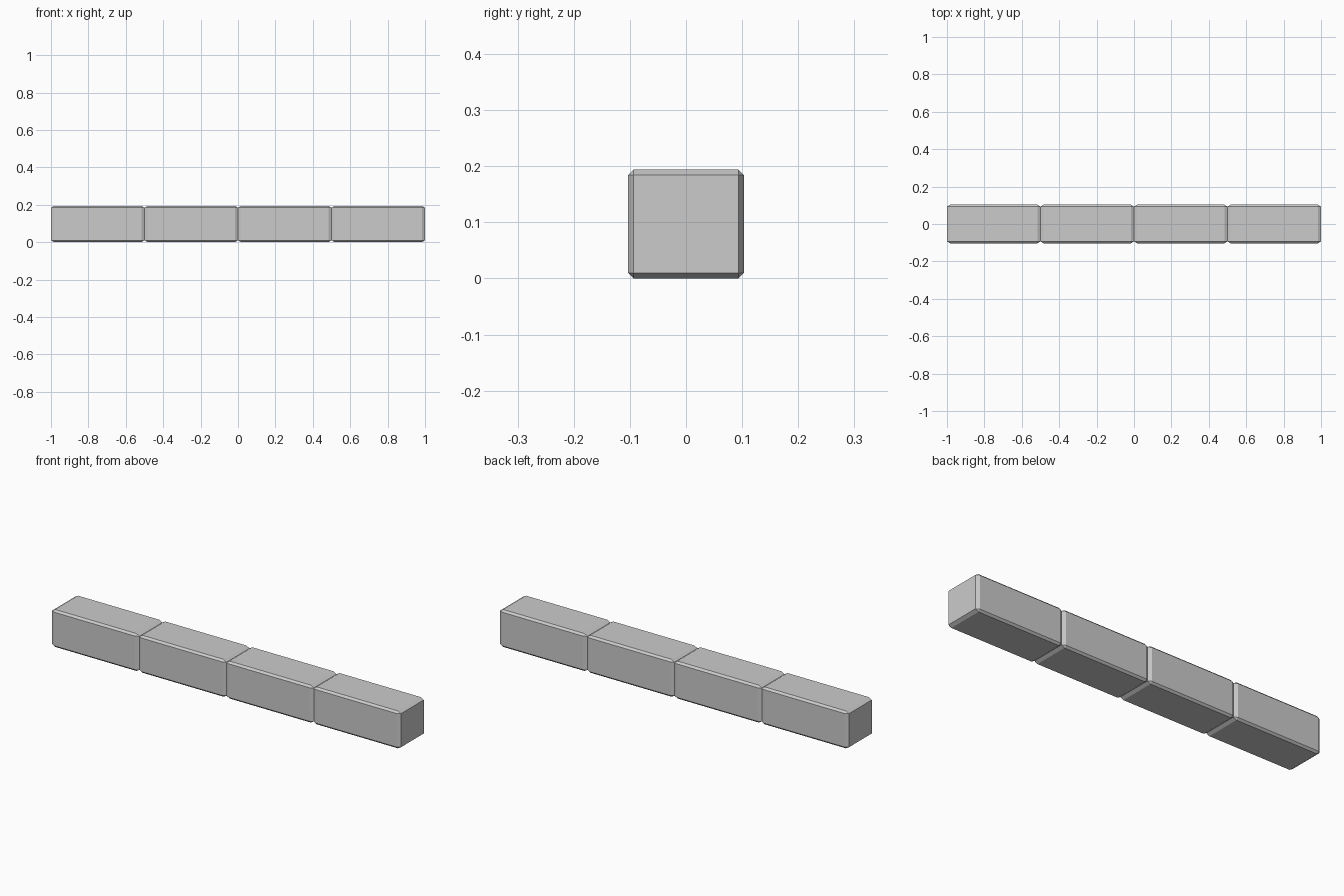
import bpy, bmesh
from mathutils import Matrix

if "Cube" in bpy.data.objects:
    bpy.data.objects.remove(bpy.data.objects["Cube"])

LENGTH, WIDTH, HEIGHT = 0.5, 0.207, 0.194
CHAMFER, STRETCH = 0.01, 1.7   # chamfer runs longer along x


def make_block(name, x):
    bm = bmesh.new()
    bmesh.ops.create_cube(bm, size=1)
    bmesh.ops.scale(bm, vec=(LENGTH / STRETCH, WIDTH, HEIGHT), verts=bm.verts)
    bmesh.ops.bevel(bm, geom=bm.edges[:], offset=CHAMFER, segments=1,
                    profile=0.5, affect='EDGES')
    bmesh.ops.scale(bm, vec=(STRETCH, 1, 1), verts=bm.verts)
    bm.transform(Matrix.Translation((0, 0, HEIGHT / 2)))
    mesh = bpy.data.meshes.new(name)
    bm.to_mesh(mesh)
    bm.free()
    obj = bpy.data.objects.new(name, mesh)
    obj.location.x = x
    bpy.context.collection.objects.link(obj)


# Row of four chamfered kerb stones, end to end
for i in range(4):
    make_block(f"kerb_stone_{i + 1}", (i - 1.5) * LENGTH)
